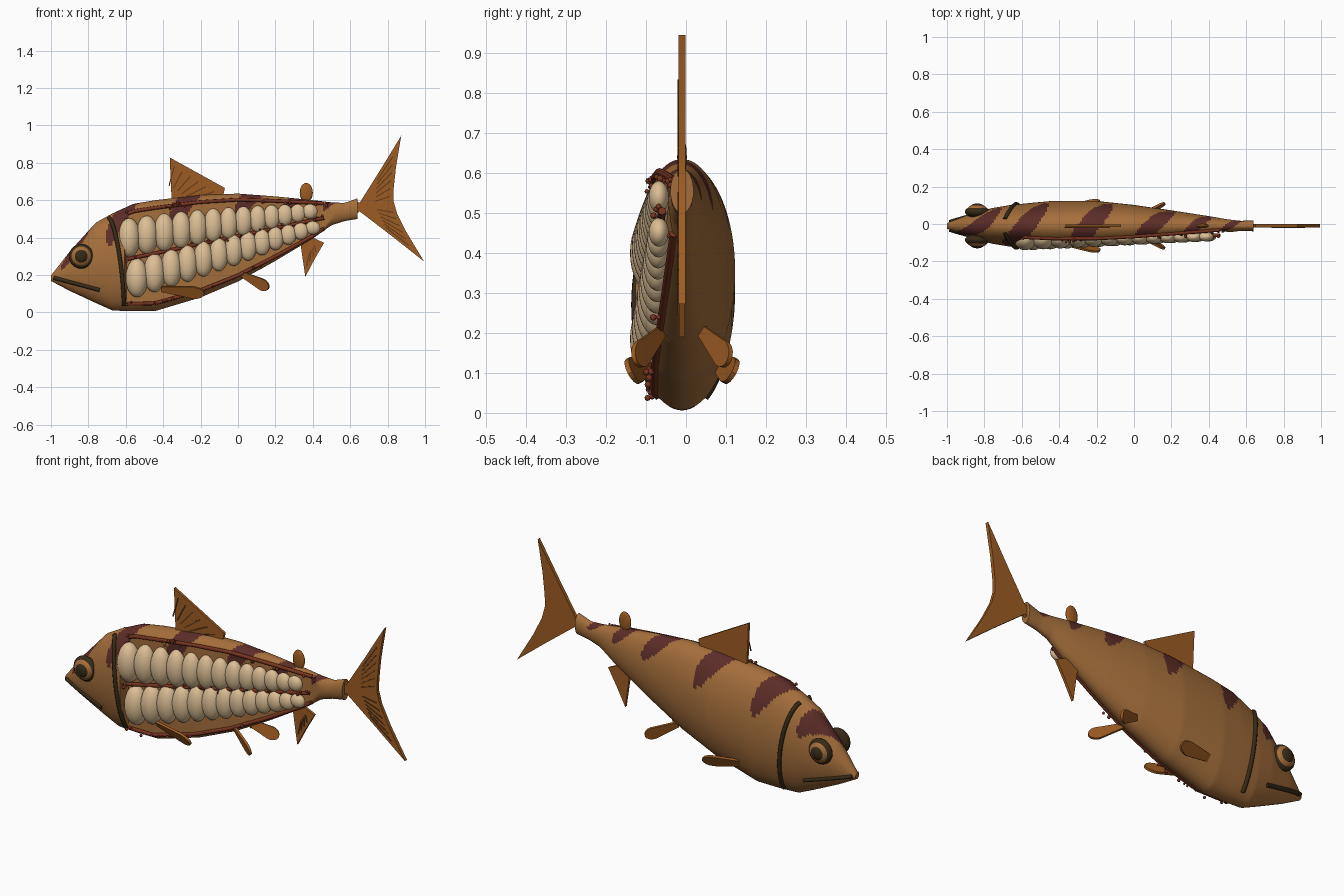
import bpy, bmesh, math, random
from mathutils import Vector, Matrix

if "Cube" in bpy.data.objects:
    bpy.data.objects.remove(bpy.data.objects["Cube"])

random.seed(4)
CY = -0.01  # centre plane of the fish


def mat(name, rgb):
    m = bpy.data.materials.new(name)
    m.diffuse_color = (*rgb, 1)
    m.use_nodes = True
    m.node_tree.nodes["Principled BSDF"].inputs["Base Color"].default_value = m.diffuse_color
    return m


SKIN = mat("golden brown skin", (0.376, 0.158, 0.044))
STRIPE = mat("maroon stripe", (0.110, 0.026, 0.021))
FIN = mat("orange brown fin", (0.340, 0.108, 0.016))
DARK = mat("dark brown", (0.038, 0.023, 0.008))
CREAM = mat("cream flesh", (0.72, 0.52, 0.30))
RED = mat("rust red", (0.190, 0.035, 0.014))
RAY = mat("fin ray brown", (0.130, 0.045, 0.010))


def finish(name, bm, mats, angle=35):
    bmesh.ops.recalc_face_normals(bm, faces=bm.faces)
    me = bpy.data.meshes.new(name)
    bm.to_mesh(me)
    bm.free()
    ob = bpy.data.objects.new(name, me)
    bpy.context.collection.objects.link(ob)
    for m in mats:
        me.materials.append(m)
    bpy.ops.object.select_all(action='DESELECT')
    ob.select_set(True)
    bpy.context.view_layer.objects.active = ob
    bpy.ops.object.shade_smooth_by_angle(angle=math.radians(angle))
    return ob


def blobs(name, items, m, seg=24):
    """Ellipsoids given as (centre, radii)."""
    bm = bmesh.new()
    for c, r in items:
        bmesh.ops.create_uvsphere(bm, u_segments=seg, v_segments=seg // 2, radius=1,
                                  matrix=Matrix.Translation(c) @ Matrix.Diagonal((*r, 1)))
    return finish(name, bm, [m], 80)


def tube(name, pts, r, m):
    cu = bpy.data.curves.new(name, 'CURVE')
    cu.dimensions = '3D'
    cu.bevel_depth = r
    cu.bevel_resolution = 2
    cu.use_fill_caps = True
    sp = cu.splines.new('POLY')
    sp.points.add(len(pts) - 1)
    for p, q in zip(sp.points, pts):
        p.co = (*q, 1)
    cu.materials.append(m)
    ob = bpy.data.objects.new(name, cu)
    bpy.context.collection.objects.link(ob)


def plates(name, outlines, m, y=CY, thick=0.014, frame=None):
    """Flat outlines in the xz plane, thickened in y, optionally placed by a matrix."""
    bm = bmesh.new()
    for o in outlines:
        f = bm.faces.new([bm.verts.new((x, y - thick / 2, z)) for x, z in o])
        ex = bmesh.ops.extrude_face_region(bm, geom=[f])
        vs = [v for v in ex['geom'] if isinstance(v, bmesh.types.BMVert)]
        bmesh.ops.translate(bm, vec=(0, thick, 0), verts=vs)
    if frame:
        bm.transform(frame)
    return finish(name, bm, [m])


# Body stations: x, top z, bottom z, half width
ST = [(-1, .197, .168, .015), (-.9, .325, .115, .055), (-.76, .48, .05, .095),
      (-.67, .53, .01, .11), (-.56, .58, .006, .122), (-.44, .60, .008, .133),
      (-.2, .628, .08, .133), (0, .635, .165, .112), (.2, .62, .275, .083),
      (.4, .60, .395, .052), (.5, .588, .466, .035), (.57, .585, .488, .027),
      (.64, .61, .50, .029)]
CUT0, CUT1 = -.605, .45


def section(x):
    for a, b in zip(ST, ST[1:]):
        if x <= b[0]:
            t = (x - a[0]) / (b[0] - a[0])
            zt, zb, w = [a[i] + (b[i] - a[i]) * t for i in (1, 2, 3)]
            break
    return (zt + zb) / 2, (zt - zb) / 2, w


def ring_point(x, phi, out=0.0):
    zc, a, w = section(x)
    return Vector((x, CY + (w + out) * math.sin(phi), zc + (a + out) * math.cos(phi)))


def side_y(x, z):
    zc, a, w = section(x)
    return w * math.sqrt(max(0, 1 - ((z - zc) / a) ** 2))


# Body: lofted ellipses, flattened where the near side is cut open
NX, NR = 150, 72
bm = bmesh.new()
rings = []
for i in range(NX + 1):
    x = min(-1 + 1.64 * i / NX, .64)
    w = section(x)[2]
    k = 2 if x < CUT0 else .5 + max(0, (x - CUT1) / .12)
    row = []
    for j in range(NR):
        p = ring_point(x, math.tau * j / NR)
        p.y = max(p.y, CY - k * w)
        row.append(bm.verts.new(p))
    rings.append(row)
STRIPES = [(-.83, .06), (-.58, .062), (-.24, .065), (.10, .06), (.33, .042), (.51, .03)]
for i in range(NX):
    for j in range(NR):
        n = (j + 1) % NR
        f = bm.faces.new((rings[i][j], rings[i][n], rings[i + 1][n], rings[i + 1][j]))
        x = -1 + 1.64 * (i + .5) / NX
        phi = math.tau * (j + .5) / NR
        phi = phi - math.tau if phi > math.pi else phi
        taper = 1 - (phi / 1.2) ** 2
        if taper > 0 and any(abs(x - c - 1.45 * h * phi) < h * math.sqrt(taper) for c, h in STRIPES):
            f.material_index = 1
bm.faces.new(rings[0])
bm.faces.new(rings[-1])
finish("body", bm, [SKIN, STRIPE], 40)

# Gills, mouth and eyes on both sides
for s, side in ((1, "far"), (-1, "near")):
    arc = []
    for i in range(25):
        t = i / 24
        arc.append(ring_point(-.69 + .08 * math.sin(t * 1.6), s * (.35 + 2.3 * t), .002))
    tube(side + "_gill_slit", arc, .011, DARK)
    line = []
    for i in range(9):
        x, z = -.985 + .245 * i / 8, .185 - .065 * i / 8
        line.append((x, CY + s * side_y(x, z), z))
    tube(side + "_mouth", line, .011, DARK)
    for part, off, r, d, m in (("eye_rim", .075, .066, .032, DARK), ("iris", .085, .055, .03, SKIN),
                               ("pupil", .10, .038, .02, DARK)):
        blobs(side + "_" + part, [((-.838, CY + s * off, .30), (r, d, r))], m, 32)

# Two rows of overlapping flesh lumps
for name, x0, x1, z0, z1, h1 in (("upper_flesh", -.582, .385, .40, .54, .04),
                                 ("lower_flesh", -.54, .40, .185, .452, .036)):
    items = []
    for i in range(13):
        t = i / 12
        x = x0 + (x1 - x0) * (1.2 * t - .2 * t * t)
        u = (x - x0) / (x1 - x0)
        items.append(((x, -.08 + .012 * u, z0 + (z1 - z0) * u),
                      (.06 - .02 * u, .06 - .035 * u, .104 - (.104 - h1) * u * u)))
    blobs(name, items, CREAM, 32)

# Red rims along the cut and the seam between the rows, with crumbs
rims = {"upper_rim": [], "lower_rim": [], "middle_seam": []}
for i in range(31):
    t = i / 30
    x = -.59 + 1.05 * t
    rims["upper_rim"].append(ring_point(x, -.53))
    rims["lower_rim"].append(ring_point(x, -math.pi + .53))
    rims["middle_seam"].append(Vector((x, -.09 + .03 * t, .285 + .22 * t)))
crumbs = []
for name, pts in rims.items():
    tube(name, pts, .01, RED)
    for i in range(16):
        p = random.choice(pts) + Vector((random.uniform(-.02, .02), random.uniform(-.022, -.006),
                                         random.uniform(-.015, .015)))
        r = random.uniform(.005, .009)
        crumbs.append((p, (r, r, r)))
blobs("crumbs", crumbs, RED, 8)

# Fins on the centre plane
plates("dorsal_fin", [[(-.365, .828), (-.22, .748), (-.07, .665), (-.08, .62), (-.355, .60)]], FIN)
plates("anal_fin", [[(.335, .36), (.40, .40), (.46, .372), (.41, .285), (.36, .19)]], FIN)
plates("tail_fin", [[(.63, .60), (.65, .585), (.76, .76), (.873, .945), (.845, .78), (.832, .66),
                     (.83, .60), (.85, .53), (.90, .43), (.995, .272), (.82, .41), (.65, .54),
                     (.63, .52)]], FIN, thick=.018)
blobs("small_back_fin", [((.365, CY, .64), (.035, .012, .052))], FIN)


# Thin rays on the near face of the fins
def rays(root, ends, a=.45, b=.85):
    out = []
    for e in ends:
        p, q = [Vector(root).lerp(Vector(e), t) for t in (a, b)]
        n = (q - p).orthogonal().normalized() * .003
        out.append([tuple(p + n), tuple(q + n), tuple(q - n), tuple(p - n)])
    return out


fan = rays((-.40, .56), [(-.33 + .05 * i, .82 - .032 * i) for i in range(6)])
fan += rays((.65, .565), [(.86 - .004 * i, .88 - .05 * i) for i in range(6)])
fan += rays((.65, .565), [(.86 + .02 * i, .53 - .042 * i) for i in range(6)])
fan += rays((.40, .40), [(.36 + .02 * i, .22 + .03 * i) for i in range(4)])
plates("fin_rays", fan, RAY, y=CY - .009, thick=.004)


# Paired fins: narrow root widening to a rounded tip
def paired_fin(name, root, tip, across, width):
    for s, side in ((1, "far_"), (-1, "near_")):
        a, b = [Vector((p[0], CY + s * p[1], p[2])) for p in (root, tip)]
        u = b - a
        length = u.length
        u.normalize()
        v = Vector((across[0], s * across[1], across[2]))
        v = (v - u * v.dot(u)).normalized()
        n = v.cross(u)
        fr = Matrix.Translation(a) @ Matrix((u, n, v)).transposed().to_4x4()
        o = [(0, -.22 * width), (0, .22 * width)]
        for i in range(9):
            g = math.pi / 2 - math.pi * i / 8
            o.append((length * (.75 + .25 * math.cos(g)), .5 * width * math.sin(g)))
        plates(side + name, [o], FIN, y=0, thick=.012, frame=fr)


paired_fin("pelvic_fin", (.02, .05, .205), (.165, .118, .13), (.4, .4, .6), .065)
paired_fin("pectoral_fin", (-.41, .085, .125), (-.18, .13, .10), (.1, .45, .8), .07)
